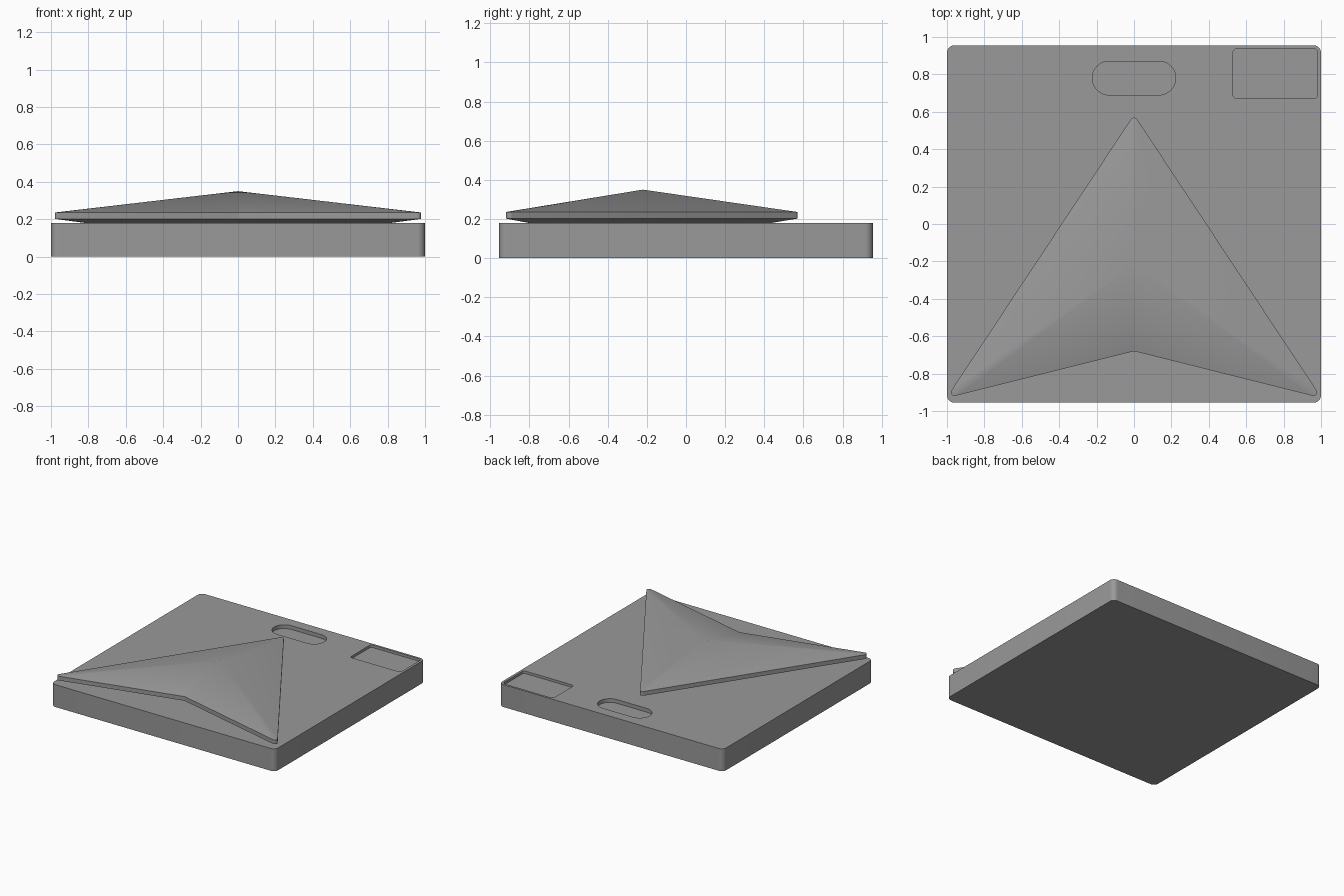
import bpy, bmesh, math
from mathutils import Vector

if "Cube" in bpy.data.objects:
    bpy.data.objects.remove(bpy.data.objects["Cube"])

grey = bpy.data.materials.new("mid_grey")
grey.diffuse_color = (0.32, 0.32, 0.32, 1)
grey.use_nodes = True
grey.node_tree.nodes["Principled BSDF"].inputs["Base Color"].default_value = grey.diffuse_color


def rounded(corners, r, steps=8):
    """Counter-clockwise outline with every corner filleted to radius r."""
    out = []
    n = len(corners)
    for i in range(n):
        p = Vector(corners[i])
        a = (Vector(corners[i - 1]) - p).normalized()
        b = (Vector(corners[(i + 1) % n]) - p).normalized()
        half = a.angle(b) / 2
        centre = p + (a + b).normalized() * (r / math.sin(half))
        start = p + a * (r / math.tan(half)) - centre
        end = p + b * (r / math.tan(half)) - centre
        a0 = math.atan2(start.y, start.x)
        turn = math.atan2(end.y, end.x) - a0
        turn = (turn + math.pi) % (2 * math.pi) - math.pi
        for s in range(steps + 1):
            t = a0 + turn * s / steps
            out.append((centre.x + r * math.cos(t), centre.y + r * math.sin(t)))
    return out


def rect(x0, x1, y0, y1):
    return [(x0, y0), (x1, y0), (x1, y1), (x0, y1)]


def solid(name, outline, z0, z1, low_tip=None, high_tip=None):
    """Extruded outline, closed flat or by a fan to a tip point."""
    bm = bmesh.new()
    low = [bm.verts.new((x, y, z0)) for x, y in outline]
    high = [bm.verts.new((x, y, z1)) for x, y in outline]
    n = len(outline)
    for i in range(n):
        j = (i + 1) % n
        bm.faces.new((low[i], low[j], high[j], high[i]))
    for ring, tip in ((low[::-1], low_tip), (high, high_tip)):
        if tip:
            v = bm.verts.new(tip)
            for i in range(n):
                bm.faces.new((ring[i], ring[(i + 1) % n], v))
        else:
            bm.faces.new(ring)
    bmesh.ops.recalc_face_normals(bm, faces=bm.faces)
    mesh = bpy.data.meshes.new(name)
    bm.to_mesh(mesh)
    bm.free()
    mesh.materials.append(grey)
    obj = bpy.data.objects.new(name, mesh)
    bpy.context.collection.objects.link(obj)
    return obj


def smooth(obj):
    obj.data.shade_smooth()
    obj.data.set_sharp_from_angle(angle=math.radians(30))


# Square slab with rounded upright corners
base = solid("base_slab", rounded(rect(-1, 1, -0.955, 0.955), 0.04), 0, 0.18)

# Shallow recesses in the top: a rounded slot and a corner rectangle
cutters = [
    solid("slot_cutter", rounded(rect(-0.223, 0.223, 0.69, 0.87), 0.0899, 16), 0.15, 0.3),
    solid("corner_recess_cutter", rounded(rect(0.53, 0.98, 0.67, 0.937), 0.02), 0.16, 0.3),
]
bpy.context.view_layer.objects.active = base
for cutter in cutters:
    mod = base.modifiers.new("recess", "BOOLEAN")
    mod.operation = "DIFFERENCE"
    mod.solver = "EXACT"
    mod.object = cutter
    bpy.ops.object.modifier_apply(modifier=mod.name)
    bpy.data.objects.remove(cutter)
smooth(base)

# Arrowhead: thin rim, peaked above and tapering into the slab below
arrow_outline = rounded([(0, 0.585), (-1.004, -0.931), (0, -0.68), (1.004, -0.931)], 0.02)
arrow = solid("arrowhead", arrow_outline, 0.202, 0.236,
              low_tip=(0, -0.22, 0.07), high_tip=(0, -0.22, 0.35))
smooth(arrow)
